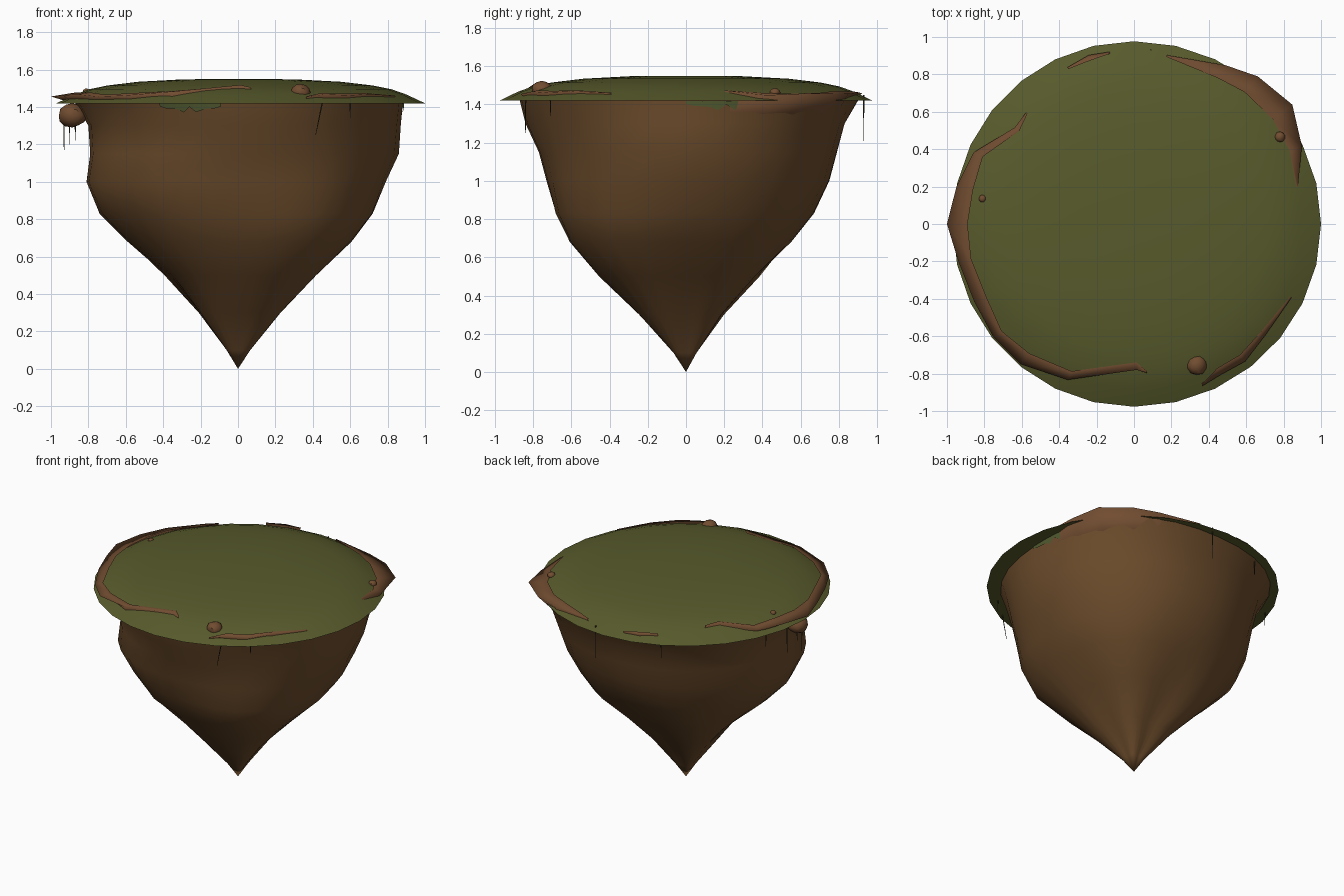
import bpy
import bmesh
from math import sin, cos, pi, radians, floor
from mathutils import Vector

cube = bpy.data.objects.get("Cube")
if cube:
    bpy.data.objects.remove(cube)


def make_material(name, colour):
    mat = bpy.data.materials.new(name)
    mat.use_nodes = True
    mat.diffuse_color = (*colour, 1)
    for node in mat.node_tree.nodes:
        if node.type == 'BSDF_PRINCIPLED':
            node.inputs["Base Color"].default_value = (*colour, 1)
            node.inputs["Roughness"].default_value = 0.9
    return mat


grass_green = make_material("grass green", (0.097, 0.104, 0.025))
earth_brown = make_material("earth brown", (0.152, 0.073, 0.025))
clay_brown = make_material("clay brown", (0.165, 0.073, 0.03))
moss_green = make_material("moss green", (0.085, 0.105, 0.03))
root_dark = make_material("root dark", (0.04, 0.035, 0.015))


def finish(name, bm, material, angle=40):
    bmesh.ops.recalc_face_normals(bm, faces=bm.faces)
    mesh = bpy.data.meshes.new(name)
    bm.to_mesh(mesh)
    bm.free()
    mesh.materials.append(material)
    mesh.shade_smooth()
    mesh.set_sharp_from_angle(angle=radians(angle))
    obj = bpy.data.objects.new(name, mesh)
    bpy.context.collection.objects.link(obj)


def polar(r, angle, z):
    return Vector((r * cos(angle), r * sin(angle), z))


def bridge(bm, a, b, closed=True):
    """Join two rows of vertices with quads."""
    n = len(a)
    for i in range(n if closed else n - 1):
        j = (i + 1) % n
        bm.faces.new((a[i], a[j], b[j], b[i]))


def lerp_table(points, x):
    """Piecewise linear lookup in a list of (x, value) pairs."""
    if x <= points[0][0]:
        return points[0][1]
    for (x0, v0), (x1, v1) in zip(points, points[1:]):
        if x <= x1:
            return v0 + (v1 - v0) * (x - x0) / (x1 - x0)
    return points[-1][1]


# Rock outline: radius at each height, for eight compass directions from +x
HEIGHTS = (0, .1, .3, .5, .68, .83, 1, 1.15, 1.3, 1.42)
OUTLINES = (
    (0, .06, .21, .41, .60, .72, .79, .86, .87, .88),
    (0, .07, .23, .43, .62, .72, .81, .86, .91, .97),
    (0, .05, .18, .36, .55, .67, .75, .79, .83, .90),
    (0, .07, .25, .47, .60, .69, .76, .80, .84, .92),
    (0, .06, .20, .37, .59, .74, .81, .79, .80, .87),
    (0, .07, .24, .40, .61, .71, .80, .79, .81, .86),
    (0, .06, .24, .45, .60, .68, .73, .77, .84, .87),
    (0, .08, .28, .49, .69, .76, .79, .82, .86, .90),
)


def rock_radius(angle, z):
    """Smooth around the axis, straight between heights."""
    t = (angle / (2 * pi) % 1) * len(OUTLINES)
    i, f = floor(t), t - floor(t)
    a, b, c, d = (lerp_table(list(zip(HEIGHTS, OUTLINES[(i + k) % 8])), z)
                  for k in (-1, 0, 1, 2))
    return b + f / 2 * (c - a + f * (2 * a - 5 * b + 4 * c - d
                                     + f * (3 * (b - c) + d - a)))


# Rock body
SEGMENTS = 32
bm = bmesh.new()
tip = bm.verts.new((0, 0, 0))
previous = None
for z in HEIGHTS[1:]:
    ring = []
    for i in range(SEGMENTS):
        angle = 2 * pi * i / SEGMENTS
        ring.append(bm.verts.new(polar(rock_radius(angle, z), angle, z)))
    if previous:
        bridge(bm, previous, ring)
    else:
        for i in range(SEGMENTS):
            bm.faces.new((tip, ring[(i + 1) % SEGMENTS], ring[i]))
    previous = ring
bm.faces.new(previous)
finish("rock_body", bm, earth_brown, 60)

# Grass cap: shallow dome with a sharp rim and a flat underside
DOME = [(0, 1.55), (.3, 1.548), (.55, 1.535), (.72, 1.515), (.82, 1.495),
        (.9, 1.467), (1, 1.42)]
SIDES = 28
bm = bmesh.new()
centre = bm.verts.new((0, 0, DOME[0][1]))
previous = None
for r, z in DOME[1:]:
    ring = []
    for i in range(SIDES):
        p = polar(r, 2 * pi * i / SIDES, z)
        p.x *= 1 if p.x > 0 else .97
        p.y *= .977
        ring.append(bm.verts.new(p))
    if previous:
        bridge(bm, previous, ring)
    else:
        for i in range(SIDES):
            bm.faces.new((centre, ring[i], ring[(i + 1) % SIDES]))
    previous = ring
bm.faces.new(previous)
finish("grass_cap", bm, grass_green, 50)


# Rock lips breaking through the grass: (degrees, inner, outer) sections,
# each a rounded sheet from the rock out to the edge and back in
def rock_lip(name, sections, flared=False):
    bm = bmesh.new()
    rows = []
    for degrees, inner, outer in sections:
        a = radians(degrees)
        rise = min(.035, .3 * (outer - inner))
        if flared:
            base = polar(rock_radius(a, 1.34) - .008, a, 1.34)
        else:
            base = polar(min(outer - .02, .9), a, 1.426)
        rows.append([bm.verts.new(p) for p in (
            base,
            polar(outer, a, lerp_table(DOME, outer) + rise + .003),
            polar(inner, a, lerp_table(DOME, inner) + .004))])
    for a, b in zip(rows, rows[1:]):
        bridge(bm, a, b, closed=False)
    finish(name, bm, clay_brown, 180)


rock_lip("back_lip", [
    (13, .89, .90), (25, .92, .99), (37, .93, 1.06), (50, .92, 1.03),
    (60, .90, .98), (79, .91, .92)], flared=True)
rock_lip("side_lip", [
    (134, .82, .83), (141, .79, .82), (156, .885, .94), (168, .88, .97),
    (180, .89, 1), (192, .89, .96), (206, .88, .95), (219, .91, .965),
    (231, .89, .965), (247, .855, .905), (271, .74, .78), (275, .79, .80)])
rock_lip("front_lip", [
    (293, .93, .94), (300, .89, .93), (309, .90, .945), (320, .89, .92),
    (335, .92, .93)])
rock_lip("small_back_lip", [
    (98, .92, .93), (105, .905, .935), (113, .90, .91)])

# Loose stones, mostly sunk into the ground
STONES = [("top_stone", (.335, -.755, 1.478), .054),
          ("hanging_stone", (-.885, -.04, 1.355), .076),
          ("edge_stone", (.78, .465, 1.462), .028),
          ("small_stone", (-.81, .135, 1.482), .02)]
for name, place, size in STONES:
    bm = bmesh.new()
    bmesh.ops.create_icosphere(bm, subdivisions=2, radius=size)
    for v in bm.verts:
        v.co.z *= .85
        v.co *= 1 + .05 * sin(v.index * 2.3)
        v.co += Vector(place)
    finish(name, bm, clay_brown, 40)


# Moss stains hanging below the rim, with a ragged lower edge
def moss(name, start, end):
    bm = bmesh.new()
    top, bottom = [], []
    steps = 10
    for i in range(steps + 1):
        a = radians(start + (end - start) * i / steps)
        drop = .015 + .035 * abs(sin(i * 1.9)) * sin(pi * i / steps)
        for row, z in ((top, 1.418), (bottom, 1.418 - drop)):
            row.append(bm.verts.new(polar(rock_radius(a, z) + .006, a, z)))
    bridge(bm, bottom, top, closed=False)
    finish(name, bm, moss_green)


moss("front_moss", 241, 264)
moss("side_moss", 0, 27)

# Thin roots dangling from the rim: x, y, top, length, sideways lean
ROOTS = [(-.93, -.03, 1.35, .18, 0), (-.9, .1, 1.38, .18, 0),
         (-.87, -.06, 1.32, .1, 0), (-.88, .32, 1.42, .1, 0),
         (-.37, .82, 1.45, .16, 0), (.09, .93, 1.45, .24, 0),
         (.45, -.84, 1.42, .17, .035), (.6, -.71, 1.42, .08, 0),
         (.65, .65, 1.45, .1, 0)]
for number, (x, y, top, length, lean) in enumerate(ROOTS):
    bm = bmesh.new()
    bmesh.ops.create_cone(bm, cap_ends=True, segments=5, radius1=.0015,
                          radius2=.004, depth=length)
    for v in bm.verts:
        if v.co.z < 0:
            v.co.x -= lean
        v.co += Vector((x, y, top - length / 2))
    finish(f"root_{number + 1}", bm, root_dark)
